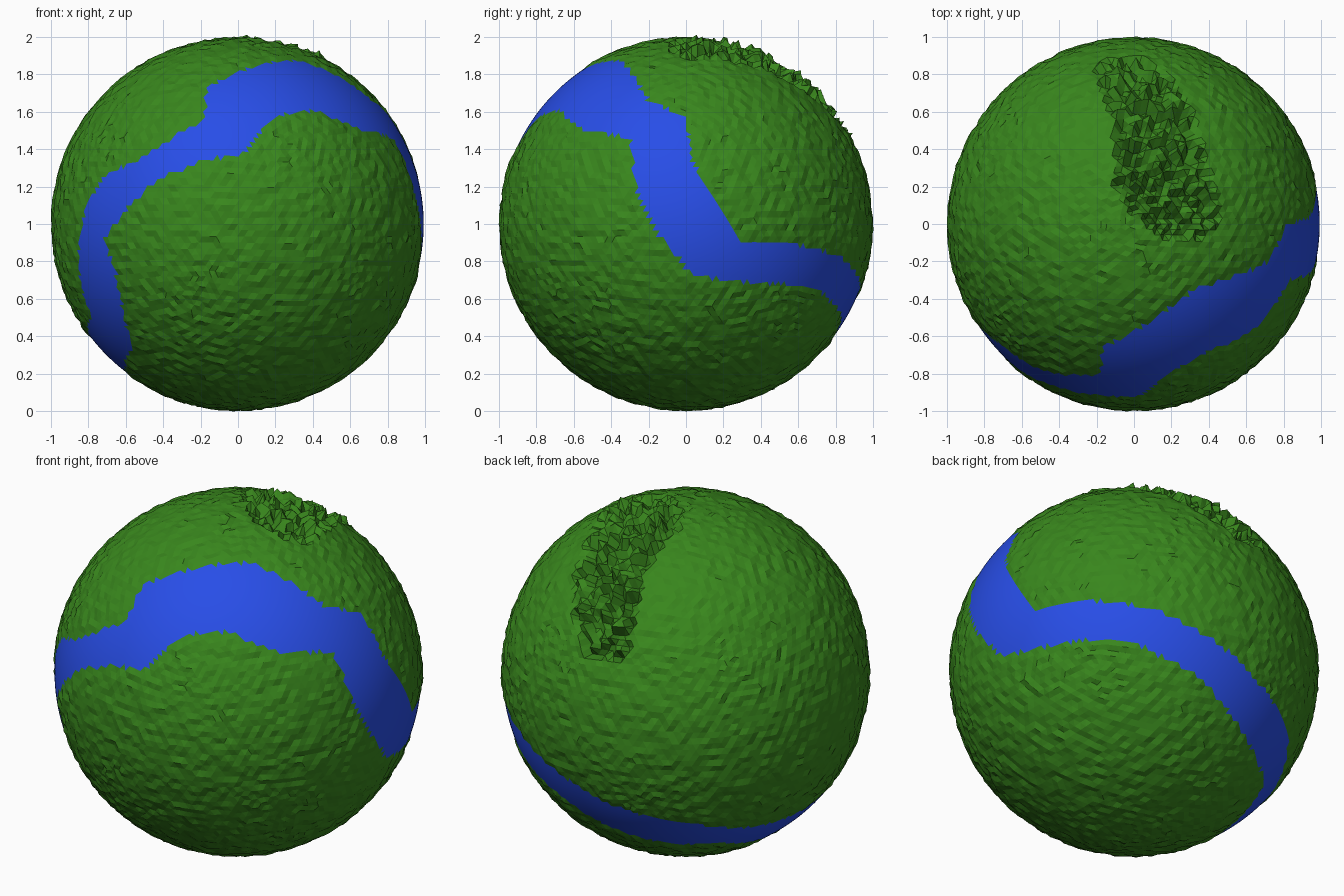
import bpy, bmesh, math, random
from mathutils import Vector

if "Cube" in bpy.data.objects:
    bpy.data.objects.remove(bpy.data.objects["Cube"])

random.seed(4)
RIVER_R = 0.992


# Lift points read from a view onto the unit sphere
def depth(a, b):
    return math.sqrt(max(0.0, 1 - a * a - b * b))

def F(x, z):
    return Vector((x, -depth(x, z - 1), z - 1)).normalized()

def R(y, z):
    return Vector((depth(y, z - 1), y, z - 1)).normalized()

def T(x, y):
    return Vector((x, y, depth(x, y))).normalized()

def B(u, v):
    a, e = math.radians(50), math.radians(30)
    right = Vector((-math.sin(a), math.cos(a), 0))
    h = Vector((math.cos(a), math.sin(a), 0))
    up = h * math.sin(e) + Vector((0, 0, math.cos(e)))
    cam = h * math.cos(e) - Vector((0, 0, math.sin(e)))
    return (right * u + up * v + cam * depth(u, v)).normalized()


# Strips: pairs of bank points
river_banks = [
    (F(-.16, 1.74), F(.02, 1.37)), (F(.1, 1.85), F(.2, 1.58)),
    (F(.32, 1.88), F(.4, 1.61)), (R(-.2, 1.66), R(-.55, 1.5)),
    (R(0, 1.57), R(-.3, 1.46)), (R(.03, 1.35), R(-.26, 1.15)),
    (R(.14, 1.14), R(-.17, .97)), (R(.3, .91), R(.04, .72)),
    (R(.6, .89), R(.5, .68)), (R(.82, .83), R(.7, .66)),
    (B(.43, .18), B(.31, 0)), (B(.565, .065), B(.43, -.11)),
    (B(.78, -.2), B(.6, -.34)), (B(.84, -.38), B(.71, -.6)),
    (F(-.8, .4), F(-.6, .2)), (F(-.79, .5), F(-.57, .35)),
    (F(-.84, .65), F(-.62, .55)), (F(-.86, .8), F(-.66, .75)),
    (F(-.83, 1.05), F(-.72, .92)), (F(-.73, 1.25), F(-.6, 1.08)),
    (F(-.5, 1.36), F(-.45, 1.22)), (F(-.18, 1.56), F(-.2, 1.34)),
]
river_banks.append(river_banks[0])
crater_rims = [
    (T(-.2, .86), T(.02, .9)), (T(-.17, .72), T(.2, .78)),
    (T(-.09, .5), T(.3, .6)), (T(-.1, .22), T(.41, .28)),
    (T(-.02, .08), T(.45, .02)), (T(.15, -.06), T(.35, -.08)),
]


def strip_triangles(pairs):
    tris = []
    for (a, b), (c, d) in zip(pairs, pairs[1:]):
        for p, q, r in ((a, b, c), (b, d, c)):
            tris.append((p + q + r, p.cross(q), q.cross(r), r.cross(p)))
    return tris

def inside(p, tris):
    for mid, n1, n2, n3 in tris:
        if p.dot(mid) > 0:
            s = (p.dot(n1) >= 0, p.dot(n2) >= 0, p.dot(n3) >= 0)
            if s[0] == s[1] == s[2]:
                return True
    return False


def material(name, color):
    m = bpy.data.materials.new(name)
    m.diffuse_color = color
    m.use_nodes = True
    m.node_tree.nodes["Principled BSDF"].inputs["Base Color"].default_value = m.diffuse_color
    return m

def add_object(name, bm, mat, smooth):
    for f in bm.faces:
        f.smooth = smooth
    me = bpy.data.meshes.new(name)
    bm.to_mesh(me)
    bm.free()
    me.materials.append(mat)
    ob = bpy.data.objects.new(name, me)
    ob.location.z = 1
    bpy.context.collection.objects.link(ob)


# Base globe, faces sorted into river and land
globe = bmesh.new()
bmesh.ops.create_icosphere(globe, subdivisions=6, radius=1)
river_tris = strip_triangles(river_banks)
for f in globe.faces:
    f.tag = inside(f.calc_center_median(), river_tris)

# Vertex heights: calm river, rough land, sunken spiky crater
crater_tris = strip_triangles(crater_rims)
spine = [(a + b).normalized() for a, b in crater_rims]
for v in globe.verts:
    p = v.co.normalized()
    if any(f.tag for f in v.link_faces):
        r = RIVER_R
    elif p.z > 0.2 and inside(p, crater_tris):
        near = min((p - s).length for s in spine)
        r = 0.95 + 0.1 * min(near, 0.3) + random.uniform(-.05, .06)
    else:
        r = random.uniform(.989, 1.003)
    v.co = p * r

# Split into the two parts
for name, keep, color in (("land", False, (.04, .24, .012, 1)),
                          ("river", True, (.021, .075, .8, 1))):
    part = globe.copy()
    part.faces.ensure_lookup_table()
    globe.faces.ensure_lookup_table()
    doomed = [part.faces[i] for i, f in enumerate(globe.faces) if f.tag != keep]
    bmesh.ops.delete(part, geom=doomed, context='FACES')
    add_object(name, part, material(name, color), keep)
globe.free()
